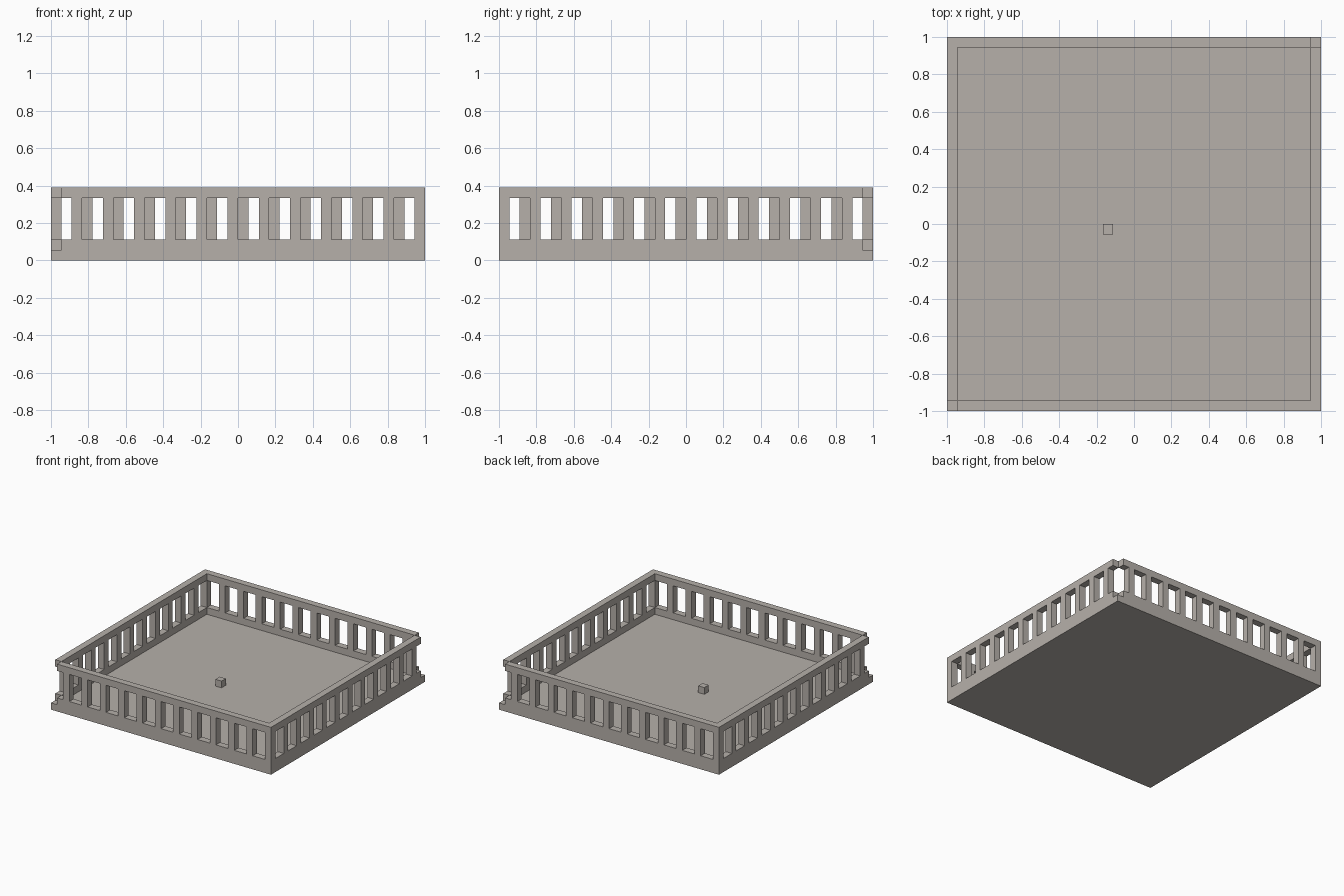
import bpy, bmesh
from mathutils import Matrix, Vector

default = bpy.data.objects.get("Cube")
if default:
    bpy.data.objects.remove(default, do_unlink=True)

N = 36            # cells along each side
U = 2 / N         # size of one cell
RAIL, TOP = 6, 7  # handrail layer, in cells

stone = bpy.data.materials.new("warm grey stone")
stone.use_nodes = True
colour = (0.468, 0.434, 0.402, 1)
stone.diffuse_color = colour
stone.node_tree.nodes["Principled BSDF"].inputs["Base Color"].default_value = colour


def add_box(bm, low, high):
    """Add a box between two corners given in cells."""
    low, high = Vector(low), Vector(high)
    centre = (low + high) / 2 - Vector((N / 2, N / 2, 0))
    size = (high - low) * U
    bmesh.ops.create_cube(bm, size=1, matrix=Matrix.Translation(centre * U) @ Matrix.Diagonal((*size, 1)))


def make_part(name, boxes, transform=Matrix.Identity(4)):
    """Build one object out of boxes and place it with a transform."""
    bm = bmesh.new()
    for low, high in boxes:
        add_box(bm, low, high)
    bm.transform(transform)
    bmesh.ops.recalc_face_normals(bm, faces=bm.faces)
    mesh = bpy.data.meshes.new(name)
    bm.to_mesh(mesh)
    bm.free()
    mesh.materials.append(stone)
    bpy.context.collection.objects.link(bpy.data.objects.new(name, mesh))


def balustrade(end):
    """Kerb, posts every third cell and handrail; the first corner cell stays open."""
    boxes = [((1, 0, 1), (end, 1, 2)), ((1, 0, RAIL), (end, 1, TOP))]
    boxes += [((x, 0, 2), (x + 1, 1, RAIL)) for x in range(2, end, 3)]
    return boxes


# Floor slab and the small block standing on it
make_part("floor", [((0, 0, 0), (N, N, 1))])
make_part("small_block", [((15, 17, 1), (16, 18, 2))])

# Front and back own the closed corners; the sides mirror them across a diagonal
half_turn = Matrix.Diagonal((-1, -1, 1, 1))
diagonal = Matrix(((0, -1, 0, 0), (-1, 0, 0, 0), (0, 0, 1, 0), (0, 0, 0, 1)))
make_part("front_balustrade", balustrade(N))
make_part("back_balustrade", balustrade(N), half_turn)
make_part("left_balustrade", balustrade(N - 1), diagonal)
make_part("right_balustrade", balustrade(N - 1), half_turn @ diagonal)
